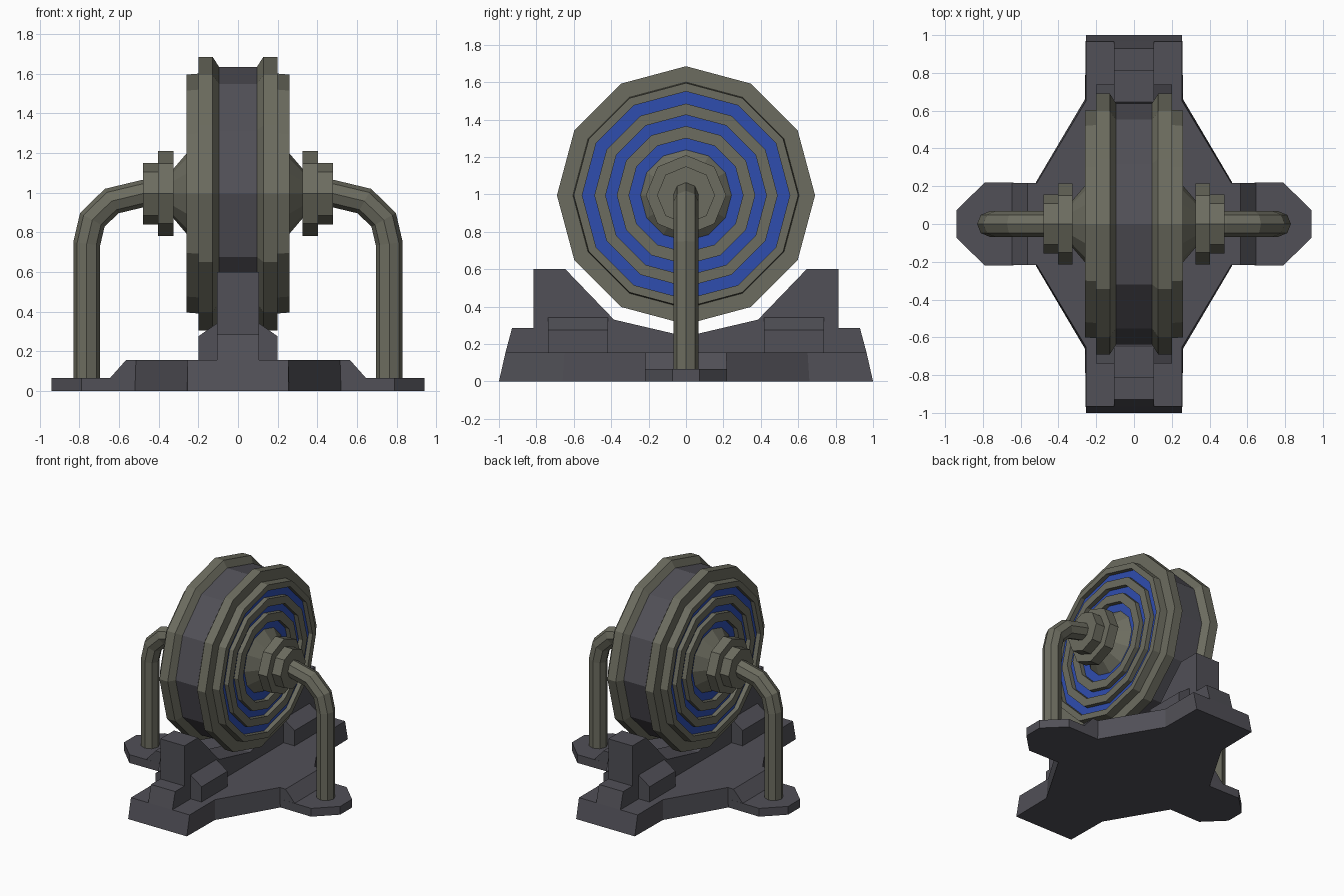
import bpy, bmesh
from math import cos, sin, pi
from mathutils import Vector

if "Cube" in bpy.data.objects:
    bpy.data.objects.remove(bpy.data.objects["Cube"])

AXLE = 0.995


def material(name, rgb):
    m = bpy.data.materials.new(name)
    m.diffuse_color = (*rgb, 1)
    m.use_nodes = True
    m.node_tree.nodes["Principled BSDF"].inputs["Base Color"].default_value = m.diffuse_color
    return m


OLIVE = material("olive_metal", (0.150, 0.150, 0.115))
DARK = material("dark_metal", (0.082, 0.080, 0.095))
BLUE = material("blue_coil", (0.028, 0.075, 0.43))


def finish(bm, name, mats):
    bmesh.ops.remove_doubles(bm, verts=bm.verts, dist=1e-5)
    bmesh.ops.recalc_face_normals(bm, faces=bm.faces)
    me = bpy.data.meshes.new(name)
    bm.to_mesh(me)
    bm.free()
    for m in mats:
        me.materials.append(m)
    ob = bpy.data.objects.new(name, me)
    bpy.context.collection.objects.link(ob)
    return ob


def skin(rings, name, mats, cap=True, index=lambda i: 0):
    """Join successive closed rings of points with quads."""
    bm = bmesh.new()
    vs = [[bm.verts.new(p) for p in r] for r in rings]
    n = len(vs[0])
    for i in range(len(vs) - 1):
        for k in range(n):
            j = (k + 1) % n
            f = bm.faces.new((vs[i][k], vs[i][j], vs[i + 1][j], vs[i + 1][k]))
            f.material_index = index(i)
    if cap:
        bm.faces.new(vs[0])
        bm.faces.new(vs[-1])
    return finish(bm, name, mats)


def lathe(profile, sides, name, mats, cap=True, index=lambda i: 0):
    """Revolve (x, radius) points about the axle."""
    rings = [[(x, r * sin(2 * pi * k / sides), AXLE + r * cos(2 * pi * k / sides))
              for k in range(sides)] for x, r in profile]
    return skin(rings, name, mats, cap, index)


def prism(points, a, b, axis, name):
    """Extrude a 2D outline from a to b along x, y or z."""
    put = {"x": lambda p, t: (t, p[0], p[1]),
           "y": lambda p, t: (p[0], t, p[1]),
           "z": lambda p, t: (p[0], p[1], t)}[axis]
    return skin([[put(p, t) for p in points] for t in (a, b)], name, [DARK])


def four_way(pts):
    """Reflect a quarter outline into all quadrants."""
    right = pts + [(x, -y) for x, y in reversed(pts)]
    return right + [(-x, -y) for x, y in right]


# Base plate with flared sides
bottom = four_way([(0.255, 1.0), (0.26, 0.66), (0.52, 0.22)])
top = four_way([(0.255, 0.965), (0.255, 0.65), (0.515, 0.217)])
skin([[(x, y, 0) for x, y in bottom], [(x, y, 0.155) for x, y in top]],
     "base_plate", [DARK])

# Cradle spine under the drum
half = [(0.965, 0.155), (0.93, 0.285), (0.815, 0.285), (0.815, 0.6),
        (0.645, 0.6), (0.385, 0.33)]
prism(half + [(0, 0.24)] + [(-y, z) for y, z in reversed(half)],
      -0.105, 0.105, "x", "cradle_spine")

# Drum core between the flanges
lathe([(-0.11, 0.638), (0.11, 0.638)], 12, "drum_core", [DARK])

# Flange profile: rim, step, then alternating grey rings and blue grooves
FACE, GROOVE = 0.26, 0.225
flange = [(0.095, 0.6), (0.095, 0.638), (0.128, 0.69), (0.2, 0.69), (0.2, 0.605), (FACE, 0.6)]
blue_segments = set()
for outer, inner in ((0.555, 0.49), (0.43, 0.37), (0.305, 0.243)):
    flange += [(FACE, outer), (GROOVE, outer), (GROOVE, inner)]
    blue_segments.add(len(flange) - 2)
    if inner > 0.3:
        flange.append((FACE, inner))
flange.append((0.33, 0.12))

hub = [(0.325, 0.215), (0.403, 0.215), (0.403, 0.155), (0.48, 0.155)]
pipe_path = [(0.45, 0.998), (0.48, 0.995), (0.638, 0.957), (0.735, 0.862),
             (0.763, 0.742), (0.763, 0.02)]

for s, side in ((-1, "left"), (1, "right")):
    lathe([(s * x, r) for x, r in flange], 12, side + "_flange", [OLIVE, BLUE],
          index=lambda i: int(i in blue_segments))
    lathe([(s * x, r) for x, r in hub], 8, side + "_hub", [OLIVE])

    # Bent support pipe, swept with mitred rings
    pts = [Vector((x, 0, z)) for x, z in pipe_path]
    rings = []
    for i, p in enumerate(pts):
        d0 = (p - pts[max(i - 1, 0)]).normalized()
        d1 = (pts[min(i + 1, len(pts) - 1)] - p).normalized()
        t = (d0 + d1).normalized()
        nrm = Vector((-t.z, 0, t.x))
        widen = 1 / max(t.dot(d1 if d1.length else d0), 0.5)
        ring = []
        for k in range(8):
            a = k * pi / 4
            q = p + nrm * (0.068 * widen * cos(a)) + Vector((0, 0.068 * sin(a), 0))
            ring.append((s * q.x, q.y, q.z))
        rings.append(ring)
    skin(rings, side + "_support_pipe", [OLIVE])

    # Side foot with chamfered end, and ramp up to the plate
    foot = [(0.51, 0.217), (0.79, 0.22), (0.94, 0.073)]
    foot += [(x, -y) for x, y in reversed(foot)]
    prism([(s * x, y) for x, y in foot], 0, 0.065, "z", side + "_foot")
    ramp = [(0.51, 0.06), (0.645, 0.06), (0.645, 0.065), (0.565, 0.155), (0.51, 0.155)]
    prism([(s * x, z) for x, z in ramp], -0.217, 0.217, "y", side + "_foot_ramp")

    # Bevelled braces beside the spine
    for e, end in ((-1, "front"), (1, "back")):
        brace = [(0.1, 0.15), (0.2, 0.15), (0.2, 0.275), (0.1, 0.345)]
        prism([(s * x, z) for x, z in brace], e * 0.417, e * 0.738, "y",
              f"{end}_{side}_brace")
